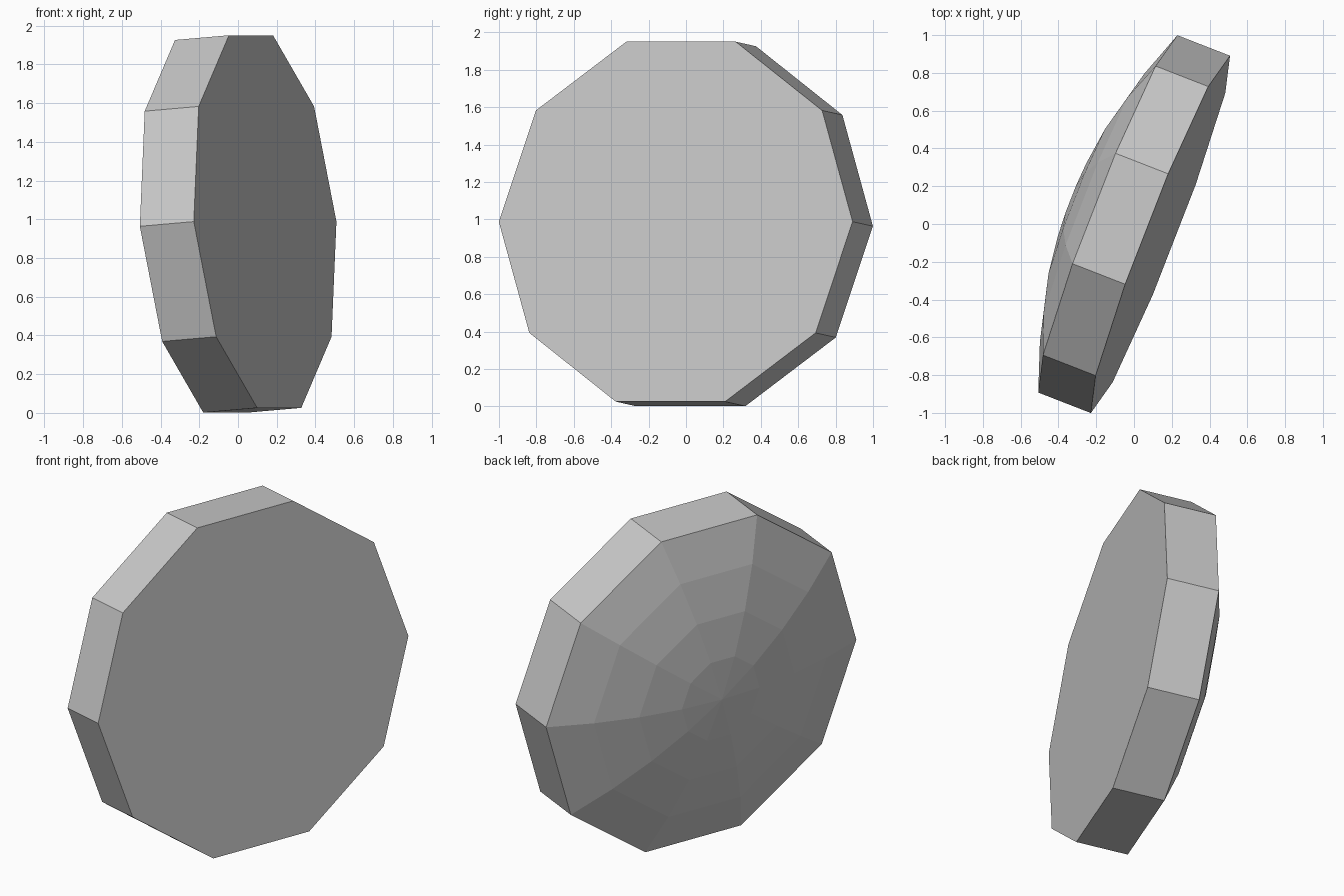
import bpy, bmesh, math
from mathutils import Matrix, Vector

if "Cube" in bpy.data.objects:
    bpy.data.objects.remove(bpy.data.objects["Cube"], do_unlink=True)

SIDES = 10
RADIUS = 1.015
THICKNESS = 0.3
DOME = 0.205
DOME_RINGS = 4

# One plain grey material
grey = bpy.data.materials.new("light_grey")
grey.use_nodes = True
colour = (0.58, 0.58, 0.58, 1)
grey.diffuse_color = colour
grey.node_tree.nodes["Principled BSDF"].inputs["Base Color"].default_value = colour

# Tilted frame: local z is the outward direction of the flat face
across = Vector((0.363, 0.932, 0)).normalized()
facing = across.cross(Vector((-0.075, 0.031, 0.997))).normalized()
upward = facing.cross(across)
frame = Matrix((across, upward, facing)).transposed().to_4x4()
frame.translation = (0.14, -0.055, 0.988)

bm = bmesh.new()


def ring(radius, z):
    angles = [math.tau * i / SIDES for i in range(SIDES)]
    return [bm.verts.new((radius * math.cos(a), radius * math.sin(a), z)) for a in angles]


def bridge(a, b):
    for i in range(SIDES):
        j = (i + 1) % SIDES
        bm.faces.new((a[i], a[j], b[j], b[i]))


# Flat face and straight rim
front = ring(RADIUS, 0)
bm.faces.new(front)
last = ring(RADIUS, -THICKNESS)
bridge(front, last)

# Shallow faceted dome on the back
for k in range(1, DOME_RINGS):
    t = 1 - k / DOME_RINGS
    inner = ring(RADIUS * t, -THICKNESS - DOME * (1 - t * t))
    bridge(last, inner)
    last = inner
tip = bm.verts.new((0, 0, -THICKNESS - DOME))
for i in range(SIDES):
    bm.faces.new((last[i], last[(i + 1) % SIDES], tip))

bmesh.ops.recalc_face_normals(bm, faces=bm.faces[:])
bm.transform(frame)

mesh = bpy.data.meshes.new("domed_disc")
bm.to_mesh(mesh)
bm.free()
mesh.materials.append(grey)
disc = bpy.data.objects.new("domed_disc", mesh)
bpy.context.collection.objects.link(disc)
